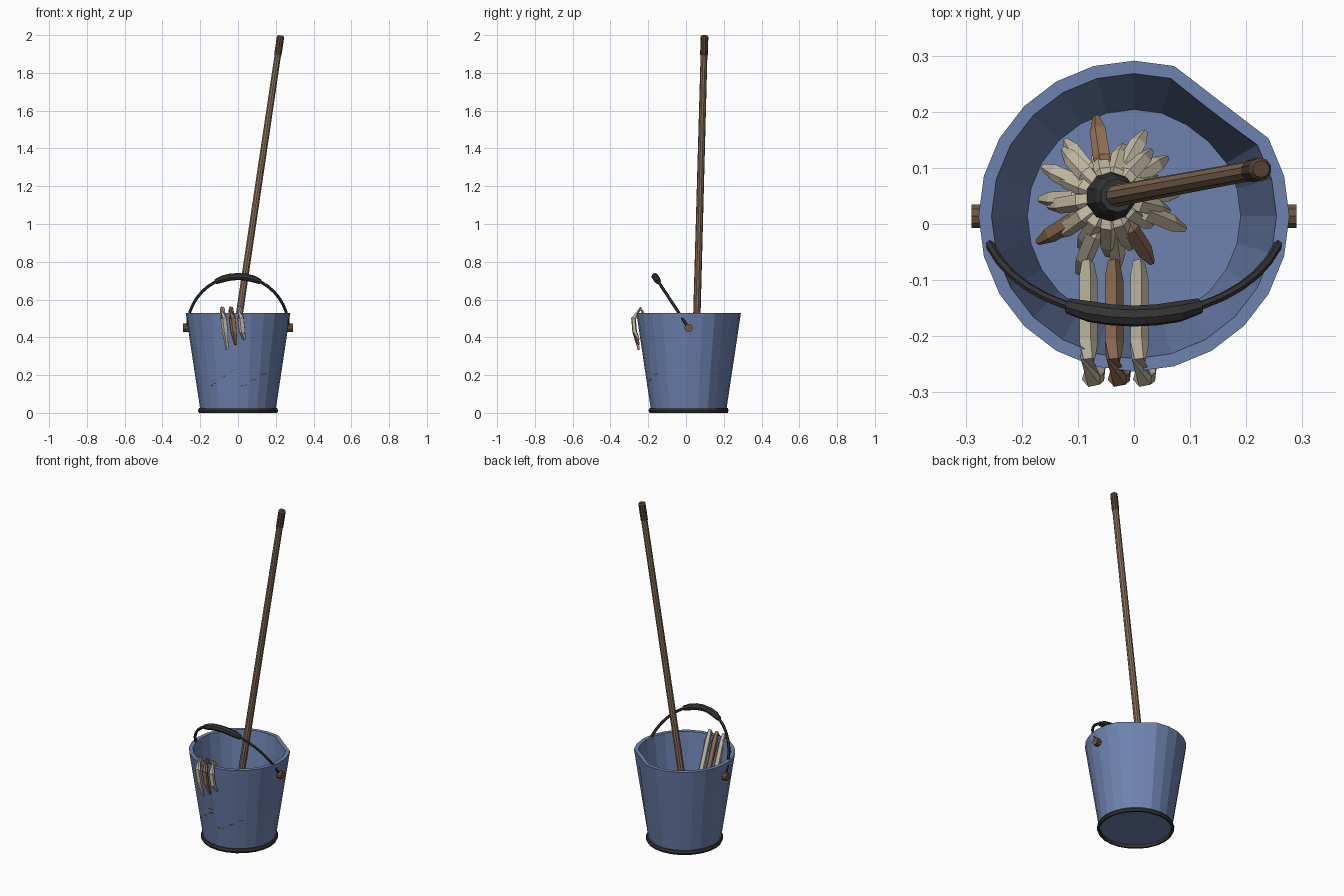
import bpy, bmesh, random
from math import sin, cos, pi, radians, sqrt
from mathutils import Vector, Matrix

random.seed(4)
if "Cube" in bpy.data.objects:
    bpy.data.objects.remove(bpy.data.objects["Cube"], do_unlink=True)


def material(name, rgb):
    m = bpy.data.materials.new(name)
    m.use_nodes = True
    m.diffuse_color = (*rgb, 1)
    m.node_tree.nodes["Principled BSDF"].inputs["Base Color"].default_value = (*rgb, 1)
    return m


BLUE = material("bucket blue", (0.155, 0.225, 0.43))
BLACK = material("black rubber", (0.035, 0.035, 0.037))
WOOD = material("pole wood", (0.26, 0.165, 0.1))
DARK_WOOD = material("dark wood", (0.1, 0.058, 0.032))
BRASS = material("pin brown", (0.17, 0.09, 0.045))
CREAM = material("cream cotton", (0.56, 0.5, 0.37))
TAN = material("brown cotton", (0.29, 0.165, 0.09))
RUST = material("rust", (0.25, 0.12, 0.045))

CENTRE = Vector((0, 0.014, 0))
RIM_Z = 0.53


def finish(name, bm, mat):
    bmesh.ops.remove_doubles(bm, verts=bm.verts, dist=1e-5)
    bmesh.ops.recalc_face_normals(bm, faces=bm.faces)
    mesh = bpy.data.meshes.new(name)
    bm.to_mesh(mesh)
    bm.free()
    mesh.materials.append(mat)
    ob = bpy.data.objects.new(name, mesh)
    bpy.context.collection.objects.link(ob)
    return ob


def bridge(bm, rings, closed=False):
    n = len(rings[0])
    pairs = list(zip(rings, rings[1:] + rings[:1] if closed else rings[1:]))
    for a, b in pairs:
        for i in range(n):
            j = (i + 1) % n
            bm.faces.new((a[i], a[j], b[j], b[i]))


def lathe(name, profile, mat, closed=False, dent=0.0, sides=24):
    """Spin a profile; dent flattens two corners at the back left, most at the rim."""
    bm = bmesh.new()
    rings = []
    for r, z in profile:
        ring = []
        for i in range(sides):
            a = 2 * pi * i / sides
            rr = r - dent * z / RIM_Z if i in (3, 4) and r > 0 else r
            ring.append(bm.verts.new(CENTRE + Vector((rr * cos(a), rr * sin(a), z))))
        rings.append(ring)
    bridge(bm, rings, closed)
    return finish(name, bm, mat)


def tube(name, path, radii, mat, sides=8, flat=1.0, up=(0, 0, 1)):
    """Sweep a polygon along a path; flat squashes it across the up direction."""
    bm = bmesh.new()
    path = [Vector(p) for p in path]
    rings = []
    for k, p in enumerate(path):
        t = (path[min(k + 1, len(path) - 1)] - path[max(k - 1, 0)]).normalized()
        u = t.cross(Vector(up)).normalized()
        v = u.cross(t)
        angles = [2 * pi * (i + 0.5) / sides for i in range(sides)]
        rings.append([bm.verts.new(p + radii[k] * (u * cos(a) + v * sin(a) * flat))
                      for a in angles])
    bridge(bm, rings)
    bm.faces.new(rings[0])
    bm.faces.new(rings[-1])
    return finish(name, bm, mat)


# Bucket shell with thick wall, and the rubber ring under it
lathe("bucket", [(0, 0.018), (0.2, 0.018), (0.277, RIM_Z), (0.254, RIM_Z),
                 (0.19, 0.06), (0, 0.06)], BLUE, dent=0.019)
lathe("base_ring", [(0.196, 0), (0.207, 0), (0.212, 0.012), (0.207, 0.025),
                    (0.196, 0.025)], BLACK, closed=True)

# Handle pins on both sides
for side, label in ((1, "left"), (-1, "right")):
    tube(label + "_handle_pin",
         [CENTRE + Vector((side * x, 0, 0.45)) for x in (0.25, 0.29)],
         [0.022, 0.022], BRASS, sides=10)


# Wire handle leaning to the front, with a thick grip
def bail(a):
    return CENTRE + Vector((0.268 * cos(a), -0.178 * sin(a), 0.45 + 0.272 * sin(a)))


tilt = (0, 0.84, 0.54)
tube("handle_wire", [bail(pi * i / 20) for i in range(21)], [0.008] * 21, BLACK, 6, up=tilt)
tube("handle_grip", [bail(radians(64 + 52 * i / 6)) for i in range(7)],
     [0.014] + [0.019] * 5 + [0.014], BLACK, 8, up=tilt)

# Mop pole with dark end cap and black collar
foot = Vector((-0.045, 0.048, 0.17))
top = Vector((0.226, 0.098, 1.997))


def on_pole(z):
    return foot.lerp(top, (z - foot.z) / (top.z - foot.z))


tube("mop_pole", [on_pole(0.17), on_pole(1.91)], [0.02, 0.018], WOOD, 10, up=(0, 1, 0))
tube("pole_cap", [on_pole(1.895), on_pole(1.99), on_pole(1.998)], [0.0205, 0.0205, 0.015],
     DARK_WOOD, 10, up=(0, 1, 0))
tube("mop_collar", [on_pole(0.16), on_pole(0.19), on_pole(0.25), on_pole(0.27)],
     [0.045, 0.045, 0.038, 0.03], BLACK, 10, up=(0, 1, 0))
tube("collar_band", [on_pole(0.165), on_pole(0.185)], [0.049, 0.049], BRASS, 10, up=(0, 1, 0))

# Mop head: two layers of drooping strands
hub = Vector((foot.x, foot.y, 0))
for layer, (count, reach, lift) in enumerate(((12, 0.14, 0.0), (13, 0.11, 0.025))):
    for i in range(count):
        a = 2 * pi * (i + 0.5 * layer) / count + radians(5) + random.uniform(-0.08, 0.08)
        r = reach + random.uniform(-0.02, 0.012)
        out = Vector((cos(a), sin(a), 0))
        points = [(0.02, 0.17), (r * 0.5, 0.165), (r * 0.82, 0.12), (r, 0.08)]
        brown = layer == 0 and i in (3, 7, 10)
        tube(f"mop_strand_{layer}_{i + 1}",
             [hub + out * d + Vector((0, 0, z + lift)) for d, z in points],
             [0.011, 0.017, 0.016, 0.006], TAN if brown else CREAM, 5, flat=0.7)

# Three long strands hung over the front rim
for i, (x, end, mat) in enumerate(((-0.083, 0.335, CREAM), (-0.037, 0.36, TAN),
                                   (0.008, 0.388, CREAM))):
    path = [(x, -0.07, 0.13), (x, -0.1, 0.2), (x, -0.215, 0.5), (x + 0.001, -0.24, 0.553),
            (x + 0.008, -0.278, 0.5), (x + 0.016, -0.272, 0.43), (x + 0.026, -0.25, end)]
    tube(f"rim_strand_{i + 1}", path, [0.012, 0.018, 0.018, 0.014, 0.018, 0.017, 0.008],
         mat, 5, flat=0.75, up=(0, 1, 0.3))

# Thin rust scratches on the front of the bucket
slope = Matrix.Rotation(radians(8.5), 4, "Y")
for i, (angle, z, lean) in enumerate(((-37.5, 0.15, 20), (-22.5, 0.19, 15), (-7.5, 0.225, 20),
                                      (-7.5, 0.25, 0), (7.5, 0.145, 8), (22.5, 0.175, 12),
                                      (37.5, 0.205, 10))):
    a = radians(angle - 90)
    r = (0.2 + 0.077 * (z - 0.018) / 0.512) * cos(pi / 24)
    place = (Matrix.Translation(CENTRE + Vector((r * cos(a), r * sin(a), z)))
             @ Matrix.Rotation(a, 4, "Z") @ slope @ Matrix.Rotation(radians(lean), 4, "X"))
    bm = bmesh.new()
    bmesh.ops.create_cube(bm, size=1, matrix=place @ Matrix.Diagonal((0.004, 0.036, 0.004, 1)))
    finish(f"rust_scratch_{i + 1}", bm, RUST)
